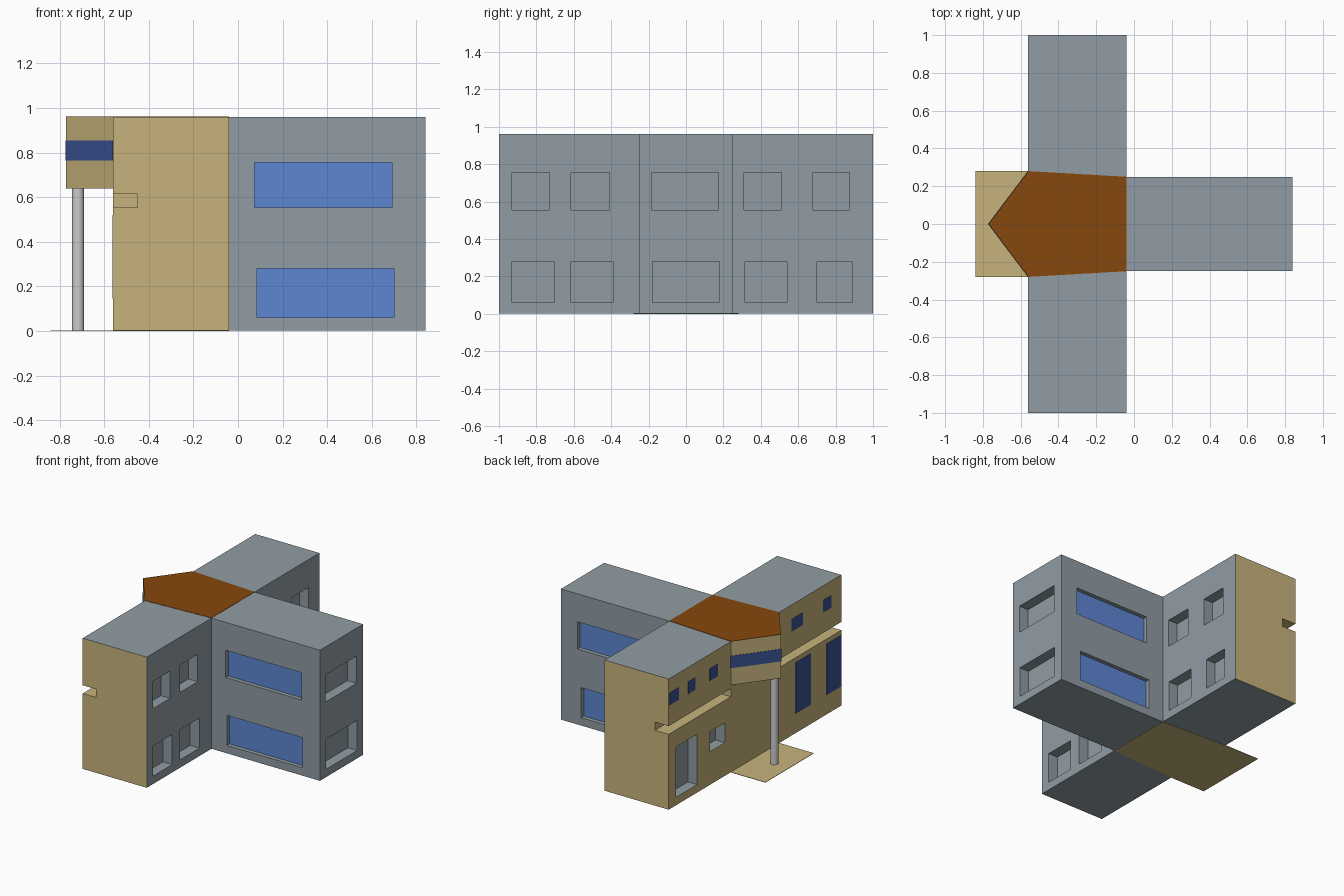
import bpy, bmesh
from mathutils import Vector

if "Cube" in bpy.data.objects:
    bpy.data.objects.remove(bpy.data.objects["Cube"])

H = 0.96          # roof height
DEEP = 0.075      # open window recess depth
SHALLOW = 0.03    # glazed window recess depth


def material(name, rgb):
    m = bpy.data.materials.new(name)
    m.diffuse_color = (*rgb, 1)
    m.use_nodes = True
    m.node_tree.nodes["Principled BSDF"].inputs["Base Color"].default_value = m.diffuse_color
    return m


TAN = material("tan", (0.57, 0.45, 0.20))
ORANGE = material("roof_orange", (0.24, 0.065, 0.004))
BLUE = material("glass_blue", (0.107, 0.238, 0.645))
NAVY = material("glass_navy", (0.044, 0.084, 0.296))
GREY = material("wall_grey", (0.28, 0.335, 0.37))


def finish(bm, name, mats=()):
    bmesh.ops.recalc_face_normals(bm, faces=bm.faces)
    me = bpy.data.meshes.new(name)
    bm.to_mesh(me)
    bm.free()
    ob = bpy.data.objects.new(name, me)
    bpy.context.collection.objects.link(ob)
    for m in mats:
        me.materials.append(m)
    return ob


def prism(name, outline, z0, z1, mat):
    bm = bmesh.new()
    f = bm.faces.new([bm.verts.new((x, y, z0)) for x, y in outline])
    top = bmesh.ops.extrude_face_region(bm, geom=[f])["geom"]
    bmesh.ops.translate(bm, vec=(0, 0, z1 - z0),
                        verts=[v for v in top if isinstance(v, bmesh.types.BMVert)])
    return finish(bm, name, [mat])


def add_box(bm, x, y, z):
    lo, hi = Vector((x[0], y[0], z[0])), Vector((x[1], y[1], z[1]))
    vs = bmesh.ops.create_cube(bm, size=1)["verts"]
    bmesh.ops.scale(bm, vec=hi - lo, verts=vs)
    bmesh.ops.translate(bm, vec=(lo + hi) / 2, verts=vs)


# T-shaped building body
body = prism("building", [(-0.56, -1), (-0.04, -1), (-0.04, -0.25), (0.84, -0.25),
                          (0.84, 0.25), (-0.04, 0.25), (-0.04, 1), (-0.56, 1)],
             0.002, H, GREY)
body.data.materials.append(TAN)
body.data.materials.append(BLUE)

cut = bmesh.new()
# open windows on the right-hand walls
UP, LOW = (0.555, 0.755), (0.06, 0.28)
rows = {UP: [(-0.93, -0.73), (-0.615, -0.41), (-0.185, 0.175), (0.31, 0.51), (0.675, 0.875)],
        LOW: [(-0.93, -0.705), (-0.615, -0.39), (-0.18, 0.18), (0.315, 0.54), (0.70, 0.89)]}
for z, spans in rows.items():
    for y in spans:
        wall = 0.84 if abs(y[0]) < 0.25 else -0.04
        add_box(cut, (wall - DEEP, wall + 0.05), y, z)
# long glazed windows on both sides of the stem
for side, x, z in [(-1, (0.075, 0.69), UP), (-1, (0.085, 0.70), LOW),
                   (1, (0.10, 0.705), UP), (1, (0.08, 0.675), LOW)]:
    y = sorted((side * (0.25 - SHALLOW), side * 0.3))
    add_box(cut, x, y, z)
# doorway and small window of the left facade
add_box(cut, (-0.6, -0.56 + DEEP), (0.67, 0.915), (0.06, 0.43))
add_box(cut, (-0.6, -0.56 + DEEP), (0.35, 0.52), (0.245, 0.39))
# horizontal groove along both wings
for s in (-1, 1):
    add_box(cut, (-0.6, -0.45), sorted((s * 0.28, s * 1.05)), (0.555, 0.615))
cutter = finish(cut, "window_cutter")
cutter.hide_render = True

mod = body.modifiers.new("openings", "BOOLEAN")
mod.operation = "DIFFERENCE"
mod.solver = "EXACT"
mod.object = cutter
bpy.context.view_layer.objects.active = body
bpy.ops.object.modifier_apply(modifier=mod.name)
bpy.data.objects.remove(cutter)

# colour the body: tan facade, ends and groove, blue glazing
for p in body.data.polygons:
    cos = [body.data.vertices[i].co for i in p.vertices]
    facade = all(abs(c.x + 0.56) < 1e-3 for c in cos)
    ends = all(abs(abs(c.y) - 1) < 1e-3 for c in cos)
    groove = all(c.x < -0.449 and 0.554 < c.z < 0.616 for c in cos)
    glass = all(abs(abs(c.y) - (0.25 - SHALLOW)) < 1e-3 and c.x > 0 and c.x < 0.72 for c in cos)
    p.material_index = 1 if facade or ends or groove else 2 if glass else 0

# orange roof over the core and bay
prism("core_roof", [(-0.77, 0), (-0.56, -0.28), (-0.04, -0.25), (-0.04, 0.25), (-0.56, 0.28)],
      H, H + 0.002, ORANGE)

# pointed bay with its window band and column
prism("bay", [(-0.77, 0), (-0.56, -0.28), (-0.56, 0.28)], 0.64, H, TAN)
prism("bay_window_band", [(-0.773, 0), (-0.56, -0.283), (-0.56, 0.283)], 0.765, 0.855, NAVY)
bm = bmesh.new()
bmesh.ops.create_cone(bm, cap_ends=True, segments=32, radius1=0.027, radius2=0.027, depth=0.639)
bmesh.ops.translate(bm, vec=(-0.717, 0, 0.3205), verts=bm.verts)
column = finish(bm, "column")
bpy.ops.object.select_all(action="DESELECT")
column.select_set(True)
bpy.context.view_layer.objects.active = column
bpy.ops.object.shade_smooth_by_angle()

# entrance paving
prism("paving", [(-0.84, -0.28), (-0.56, -0.28), (-0.04, -0.25),
                 (-0.04, 0.25), (-0.56, 0.28), (-0.84, 0.28)], 0, 0.003, TAN)

# flush navy windows on the left facade
panes = bmesh.new()
for y in [(0.885, 0.99), (0.69, 0.775), (0.43, 0.525), (-0.555, -0.42), (-0.885, -0.785)]:
    add_box(panes, (-0.562, -0.558), y, (0.765, 0.855))
for y in [(-0.645, -0.47), (-0.999, -0.83)]:
    add_box(panes, (-0.562, -0.558), y, (0.145, 0.52))
finish(panes, "facade_windows", [NAVY])
